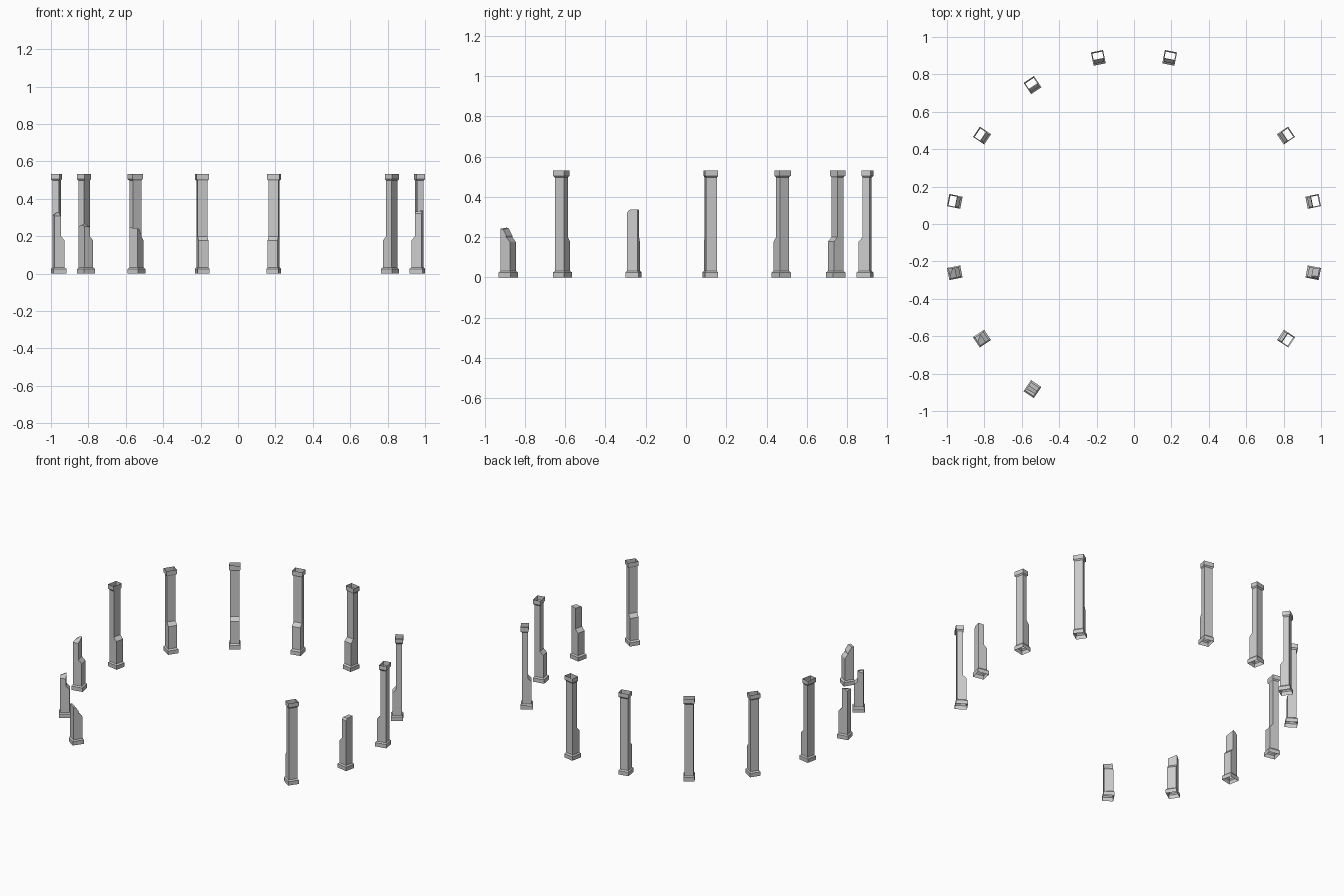
import bpy, bmesh, math
from mathutils import Matrix, Vector

cube = bpy.data.objects.get("Cube")
if cube:
    bpy.data.objects.remove(cube, do_unlink=True)

stone = bpy.data.materials.new("grey_stone")
stone.use_nodes = True
GREY = (0.6, 0.6, 0.6, 1)
stone.diffuse_color = GREY
stone.node_tree.nodes["Principled BSDF"].inputs["Base Color"].default_value = GREY

SLOTS = 16          # evenly spaced places around the ring, some left empty
CENTRE_Y = -0.07
AXIS = 0.988        # radius at the middle of the upper shaft

# Pillar cross-sections: height, inner radius, outer radius, half width
SECTIONS = [
    (0.0, 0.941, 1.013, 0.033),    # base
    (0.025, 0.941, 1.013, 0.033),
    (0.033, 0.950, 1.006, 0.027),  # thick lower shaft
    (0.178, 0.950, 1.006, 0.027),
    (0.200, 0.971, 1.006, 0.027),  # slim upper shaft
    (0.497, 0.971, 1.006, 0.027),
    (0.505, 0.966, 1.013, 0.033),  # cap
    (0.532, 0.966, 1.013, 0.033),
]

# Break planes for ruined pillars: height on axis, outward slope, sideways slope
BREAKS = {
    8: [(0.318, 0.0, -0.4), (0.325, -0.7, 0.0)],
    9: [(0.261, 0.1, -0.35), (0.268, -0.4, 0.3)],
    10: [(0.241, 0.2, -0.1), (0.236, 1.6, 0.0)],
    15: [(0.335, 0.1, 0.05), (0.352, 0.0, 1.1)],
}
EMPTY = {2, 11, 12, 13, 14} - set(BREAKS)
EMPTY.discard(14)


def loft_pillar(bm):
    """Open-ended hollow pillar, standing out along +x."""
    rings = []
    for z, inner, outer, half in SECTIONS:
        corners = [(inner, -half), (outer, -half), (outer, half), (inner, half)]
        rings.append([bm.verts.new((x, y, z)) for x, y in corners])
    for low, high in zip(rings, rings[1:]):
        for i in range(4):
            j = (i + 1) % 4
            bm.faces.new((low[i], low[j], high[j], high[i]))


def break_off(bm, height, slope_out, slope_side):
    """Cut the top away along a tilted plane and close the break."""
    cut = bmesh.ops.bisect_plane(
        bm, geom=bm.verts[:] + bm.edges[:] + bm.faces[:], dist=1e-6,
        plane_co=Vector((AXIS, 0, height)),
        plane_no=Vector((-slope_out, -slope_side, 1)).normalized(),
        clear_outer=True)
    edges = [e for e in cut["geom_cut"] if isinstance(e, bmesh.types.BMEdge)]
    filled = bmesh.ops.edgenet_fill(bm, edges=edges)
    for face in filled["faces"]:
        face.normal_update()
        if face.normal.z < 0:
            face.normal_flip()


for slot in range(SLOTS):
    if slot in EMPTY:
        continue
    bm = bmesh.new()
    loft_pillar(bm)
    for plane in BREAKS.get(slot, []):
        break_off(bm, *plane)
    angle = (slot + 0.5) * math.tau / SLOTS
    bm.transform(Matrix.Translation((0, CENTRE_Y, 0)) @ Matrix.Rotation(angle, 4, "Z"))
    name = ("broken_pillar_" if slot in BREAKS else "pillar_") + str(slot + 1)
    mesh = bpy.data.meshes.new(name)
    bm.to_mesh(mesh)
    bm.free()
    mesh.materials.append(stone)
    bpy.context.collection.objects.link(bpy.data.objects.new(name, mesh))
